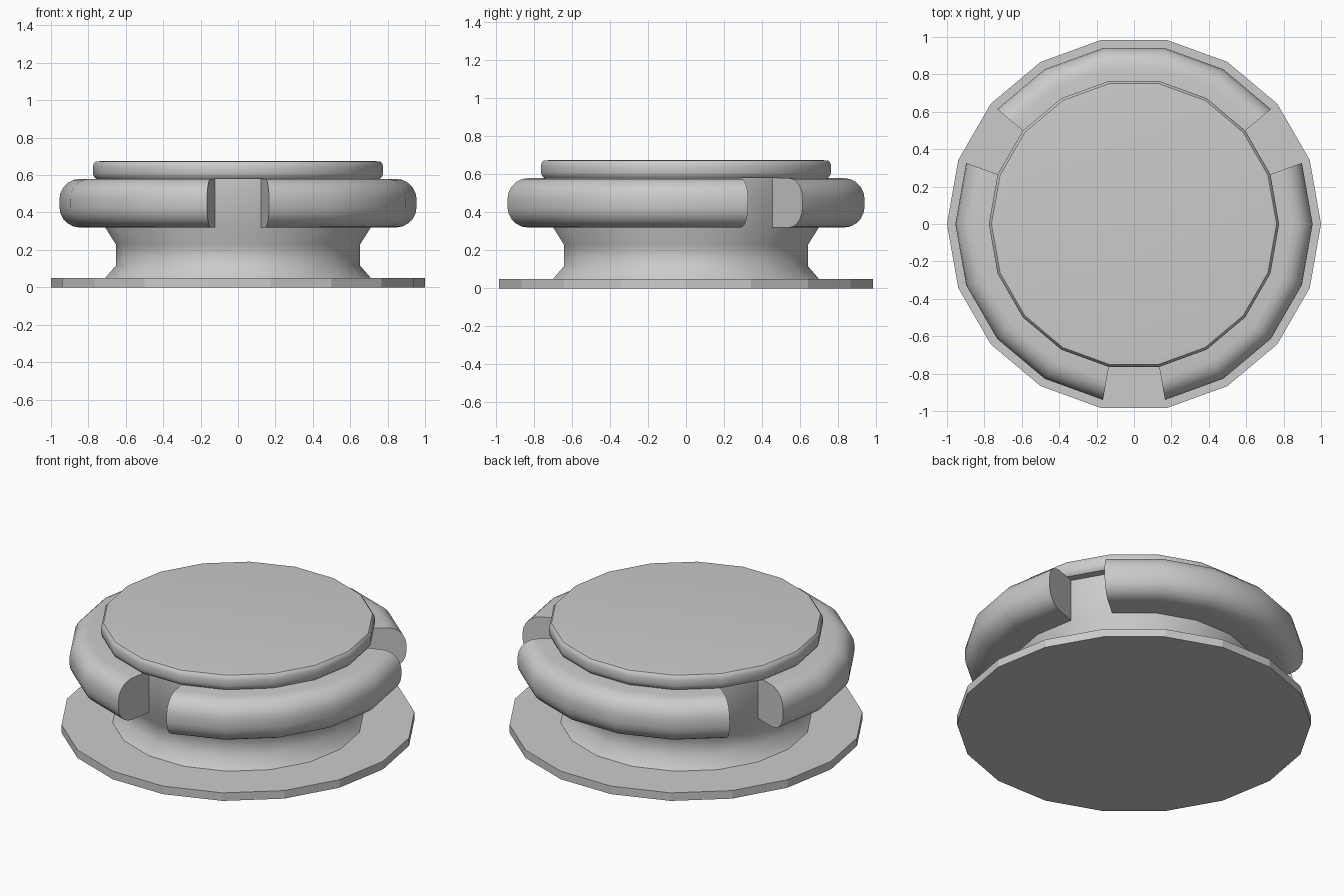
import bpy, bmesh
from math import sin, cos, pi, radians

if "Cube" in bpy.data.objects:
    bpy.data.objects.remove(bpy.data.objects["Cube"])

SIDES = 18
STEP = 360 / SIDES


def finish(name, bm, angle):
    bmesh.ops.recalc_face_normals(bm, faces=bm.faces)
    mesh = bpy.data.meshes.new(name)
    bm.to_mesh(mesh)
    bm.free()
    ob = bpy.data.objects.new(name, mesh)
    bpy.context.collection.objects.link(ob)
    bpy.ops.object.select_all(action='DESELECT')
    ob.select_set(True)
    bpy.context.view_layer.objects.active = ob
    if angle:
        bpy.ops.object.shade_smooth_by_angle(angle=radians(angle))
    return ob


def slices(bm, profile, first, count):
    """Copies of an (r, z) profile turned about z, one per step."""
    out = []
    for i in range(first, first + count):
        a = radians(i * STEP)
        out.append([bm.verts.new((r * cos(a), r * sin(a), z)) for r, z in profile])
    return out


def turned(name, profile, angle):
    """Full 18-sided turned solid, closed by flat end caps."""
    bm = bmesh.new()
    rows = slices(bm, profile, 0, SIDES)
    for i, a in enumerate(rows):
        b = rows[(i + 1) % SIDES]
        for j in range(len(profile) - 1):
            bm.faces.new((a[j], b[j], b[j + 1], a[j + 1]))
    bm.faces.new([r[0] for r in rows])
    bm.faces.new([r[-1] for r in rows])
    return finish(name, bm, angle)


def arc_segment(name, section, first, steps, angle):
    """Closed section swept through part of a turn, with flat ends."""
    bm = bmesh.new()
    rows = slices(bm, section, first, steps + 1)
    n = len(section)
    for a, b in zip(rows, rows[1:]):
        for j in range(n):
            k = (j + 1) % n
            bm.faces.new((a[j], b[j], b[k], a[k]))
    bm.faces.new(rows[0])
    bm.faces.new(rows[-1])
    return finish(name, bm, angle)


# Flat base plate
turned("base_plate", [(1, 0), (1, 0.05)], 0)

# Waisted neck running up into the drum behind the grip
turned("neck", [(0.71, 0.05), (0.652, 0.117), (0.652, 0.228),
                (0.71, 0.32), (0.71, 0.58)], 45)

# Three rounded grip segments with one-side gaps between them
R, Z0, Z1, OUT = 0.11, 0.32, 0.58, 0.955
section = [(0.71, Z0)]
for cz, start in ((Z0 + R, -90), (Z1 - R, 0)):
    for i in range(6):
        a = radians(start + i * 18)
        section.append((OUT - R + R * cos(a), cz + R * sin(a)))
section.append((0.71, Z1))
for i in range(3):
    arc_segment(f"grip_segment_{i + 1}", section, 2 + 6 * i, 5, 40)

# Top cap with softened rim
turned("top_cap", [(0.758, 0.58), (0.77, 0.592), (0.776, 0.61), (0.776, 0.643),
                   (0.772, 0.66), (0.762, 0.672), (0.72, 0.676)], 45)
